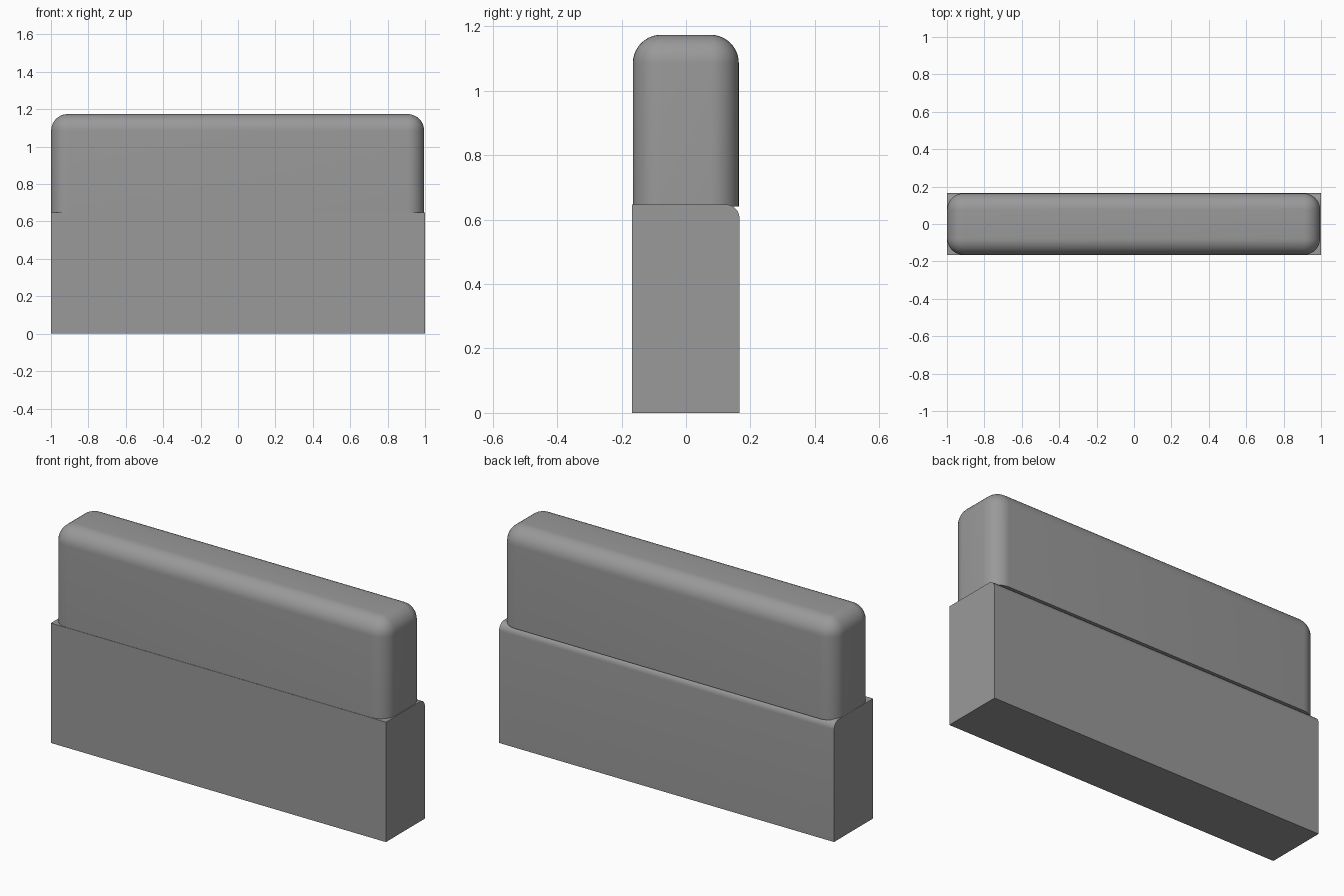
import bpy, bmesh, math
from mathutils import Vector

if "Cube" in bpy.data.objects:
    bpy.data.objects.remove(bpy.data.objects["Cube"])

# Dark grey finish shared by both parts
finish = bpy.data.materials.new("dark_grey")
finish.diffuse_color = (0.32, 0.32, 0.32, 1)
finish.use_nodes = True
finish.node_tree.nodes["Principled BSDF"].inputs["Base Color"].default_value = finish.diffuse_color


def rounded_box(name, lo, hi, pick, radius, segments):
    """Box between two corners, with the edges chosen by pick() rounded."""
    lo, hi = Vector(lo), Vector(hi)
    size, centre = hi - lo, (lo + hi) / 2
    bm = bmesh.new()
    bmesh.ops.create_cube(bm, size=1)
    for v in bm.verts:
        v.co = Vector([c * s for c, s in zip(v.co, size)]) + centre
    edges = [e for e in bm.edges
             if pick((e.verts[0].co + e.verts[1].co) / 2 - centre)]
    bmesh.ops.bevel(bm, geom=edges, offset=radius, segments=segments,
                    profile=0.5, affect='EDGES', clamp_overlap=True)
    bmesh.ops.recalc_face_normals(bm, faces=bm.faces)
    mesh = bpy.data.meshes.new(name)
    bm.to_mesh(mesh)
    bm.free()
    mesh.materials.append(finish)
    obj = bpy.data.objects.new(name, mesh)
    bpy.context.collection.objects.link(obj)
    bpy.ops.object.select_all(action='DESELECT')
    obj.select_set(True)
    bpy.context.view_layer.objects.active = obj
    bpy.ops.object.shade_smooth_by_angle(angle=math.radians(35))
    return obj


# Lower case: square block, only the top back edge is rounded
rounded_box("lower_case", (-1, -0.167, 0), (1, 0.166, 0.647),
            lambda m: m.y > 0.1 and m.z > 0.1, 0.042, 8)

# Upper lid: all edges rounded except around its flat underside
rounded_box("upper_lid", (-0.999, -0.165, 0.641), (0.995, 0.164, 1.174),
            lambda m: m.z > -0.1, 0.088, 10)
